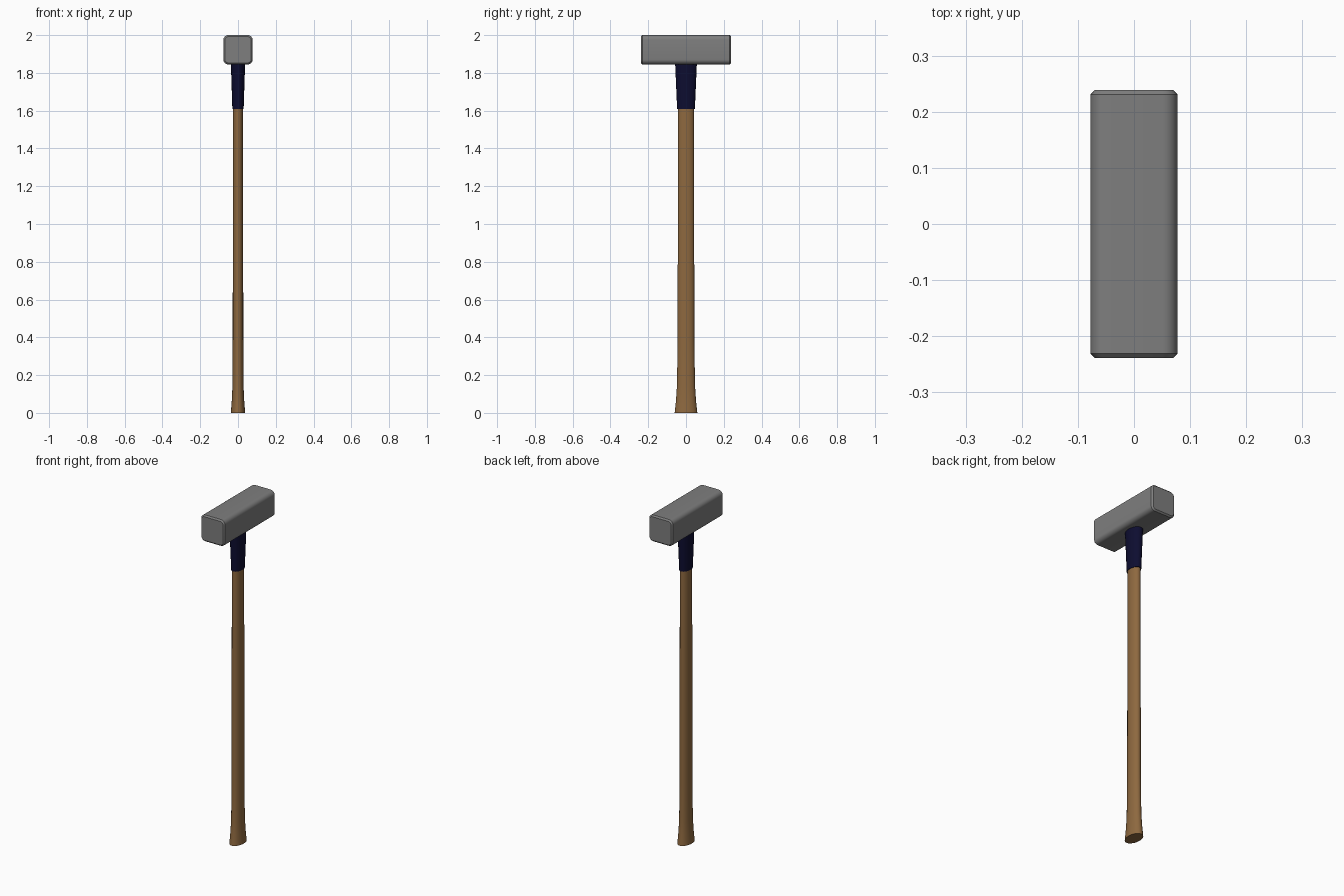
import bpy, bmesh, math

if "Cube" in bpy.data.objects:
    bpy.data.objects.remove(bpy.data.objects["Cube"])


def material(name, rgb):
    m = bpy.data.materials.new(name)
    m.diffuse_color = (*rgb, 1)
    m.use_nodes = True
    m.node_tree.nodes["Principled BSDF"].inputs["Base Color"].default_value = m.diffuse_color
    return m


def loft(name, rings, mat):
    """Skin a list of equal-length point rings and cap both ends."""
    bm = bmesh.new()
    loops = [[bm.verts.new(p) for p in ring] for ring in rings]
    n = len(loops[0])
    for a, b in zip(loops, loops[1:]):
        for i in range(n):
            j = (i + 1) % n
            bm.faces.new((a[i], a[j], b[j], b[i]))
    bm.faces.new(loops[0][::-1])
    bm.faces.new(loops[-1])
    bmesh.ops.recalc_face_normals(bm, faces=bm.faces)
    mesh = bpy.data.meshes.new(name)
    bm.to_mesh(mesh)
    bm.free()
    ob = bpy.data.objects.new(name, mesh)
    bpy.context.collection.objects.link(ob)
    mesh.materials.append(mat)
    bpy.ops.object.select_all(action='DESELECT')
    ob.select_set(True)
    bpy.context.view_layer.objects.active = ob
    bpy.ops.object.shade_smooth_by_angle(angle=math.radians(30))
    return ob


def oval(rx, ry, z, n=32):
    return [(rx * math.cos(math.tau * i / n), ry * math.sin(math.tau * i / n), z)
            for i in range(n)]


def rounded_square(half, radius, y, zc, steps=6):
    pts = []
    for q in range(4):
        mid = math.radians(45 + 90 * q)
        cx = math.copysign(half - radius, math.cos(mid))
        cz = math.copysign(half - radius, math.sin(mid))
        for s in range(steps + 1):
            a = math.radians(90 * q + 90 * s / steps)
            pts.append((cx + radius * math.cos(a), y, zc + cz + radius * math.sin(a)))
    return pts


wood = material("wood", (0.27, 0.14, 0.05))
navy = material("navy_rubber", (0.004, 0.004, 0.03))
steel = material("grey_steel", (0.21, 0.21, 0.21))

# Oval handle with a flared butt
loft("handle", [oval(0.038, 0.060, 0), oval(0.033, 0.053, 0.065),
                oval(0.0295, 0.048, 0.14), oval(0.028, 0.044, 0.38),
                oval(0.027, 0.043, 1.63)], wood)

# Tapered collar under the head
loft("collar", [oval(0.030, 0.047, 1.61), oval(0.038, 0.058, 1.86)], navy)

# Head: rounded square bar with chamfered striking faces
H, R, L, C, Z = 0.0775, 0.026, 0.239, 0.008, 1.9225
loft("head", [rounded_square(H - C, R - C, -L, Z), rounded_square(H, R, -L + C, Z),
              rounded_square(H, R, L - C, Z), rounded_square(H - C, R - C, L, Z)], steel)
